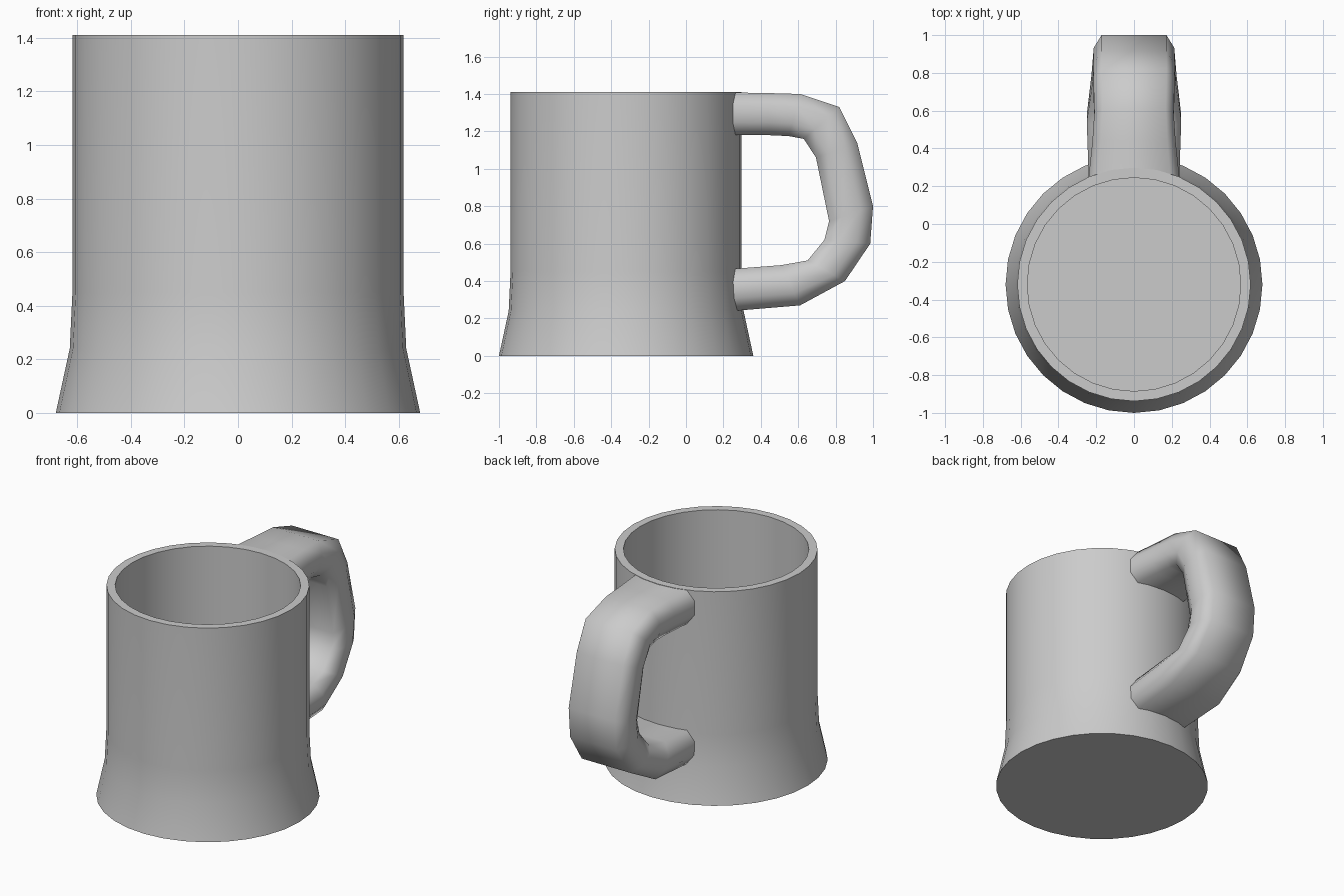
import bpy, bmesh, math

if "Cube" in bpy.data.objects:
    bpy.data.objects.remove(bpy.data.objects["Cube"])

# One flat colour for the whole mug
grey = bpy.data.materials.new("light_grey")
grey.diffuse_color = (0.6, 0.6, 0.6, 1.0)
grey.use_nodes = True
grey.node_tree.nodes["Principled BSDF"].inputs["Base Color"].default_value = grey.diffuse_color

SIDES = 32
BODY_Y = -0.32


def make_object(name, rings, smooth_angle):
    """Skin a list of closed rings, cap both ends, smooth and colour."""
    bm = bmesh.new()
    loops = [[bm.verts.new(p) for p in ring] for ring in rings]
    for a, b in zip(loops, loops[1:]):
        n = len(a)
        for i in range(n):
            j = (i + 1) % n
            bm.faces.new((a[i], a[j], b[j], b[i]))
    bm.faces.new(loops[0])
    bm.faces.new(loops[-1])
    bmesh.ops.recalc_face_normals(bm, faces=bm.faces)
    mesh = bpy.data.meshes.new(name)
    bm.to_mesh(mesh)
    bm.free()
    mesh.materials.append(grey)
    ob = bpy.data.objects.new(name, mesh)
    bpy.context.collection.objects.link(ob)
    bpy.ops.object.select_all(action='DESELECT')
    ob.select_set(True)
    bpy.context.view_layer.objects.active = ob
    bpy.ops.object.shade_smooth_by_angle(angle=math.radians(smooth_angle))
    return ob


def circle(r, z):
    return [(r * math.cos(math.tau * i / SIDES),
             BODY_Y + r * math.sin(math.tau * i / SIDES), z)
            for i in range(SIDES)]


# Cup: flared foot, straight wall, rim, hollow inside (radius, height)
profile = [(0.68, 0.0), (0.628, 0.24), (0.618, 0.45), (0.618, 1.41),
           (0.565, 1.41), (0.565, 0.08)]
make_object("cup_body", [circle(r, z) for r, z in profile], 35)

# Handle: outer (y, z), inner (y, z) and half width at each station
stations = [
    ((0.25, 1.408), (0.25, 1.18), 0.24),
    ((0.44, 1.405), (0.44, 1.18), 0.22),
    ((0.61, 1.40), (0.55, 1.175), 0.21),
    ((0.82, 1.33), (0.63, 1.16), 0.215),
    ((0.915, 1.14), (0.695, 1.06), 0.215),
    ((1.0, 0.80), (0.765, 0.72), 0.215),
    ((0.985, 0.60), (0.74, 0.62), 0.215),
    ((0.85, 0.40), (0.65, 0.51), 0.225),
    ((0.61, 0.27), (0.51, 0.485), 0.25),
    ((0.25, 0.24), (0.25, 0.465), 0.24),
]
# Rounded section: (width factor, position from outer to inner)
section = [(0.8, 0.0), (1.0, 0.3), (1.0, 0.7), (0.8, 1.0),
           (-0.8, 1.0), (-1.0, 0.7), (-1.0, 0.3), (-0.8, 0.0)]


def handle_ring(outer, inner, w):
    return [(fx * w,
             outer[0] + (inner[0] - outer[0]) * t,
             outer[1] + (inner[1] - outer[1]) * t) for fx, t in section]


make_object("handle", [handle_ring(*s) for s in stations], 70)
